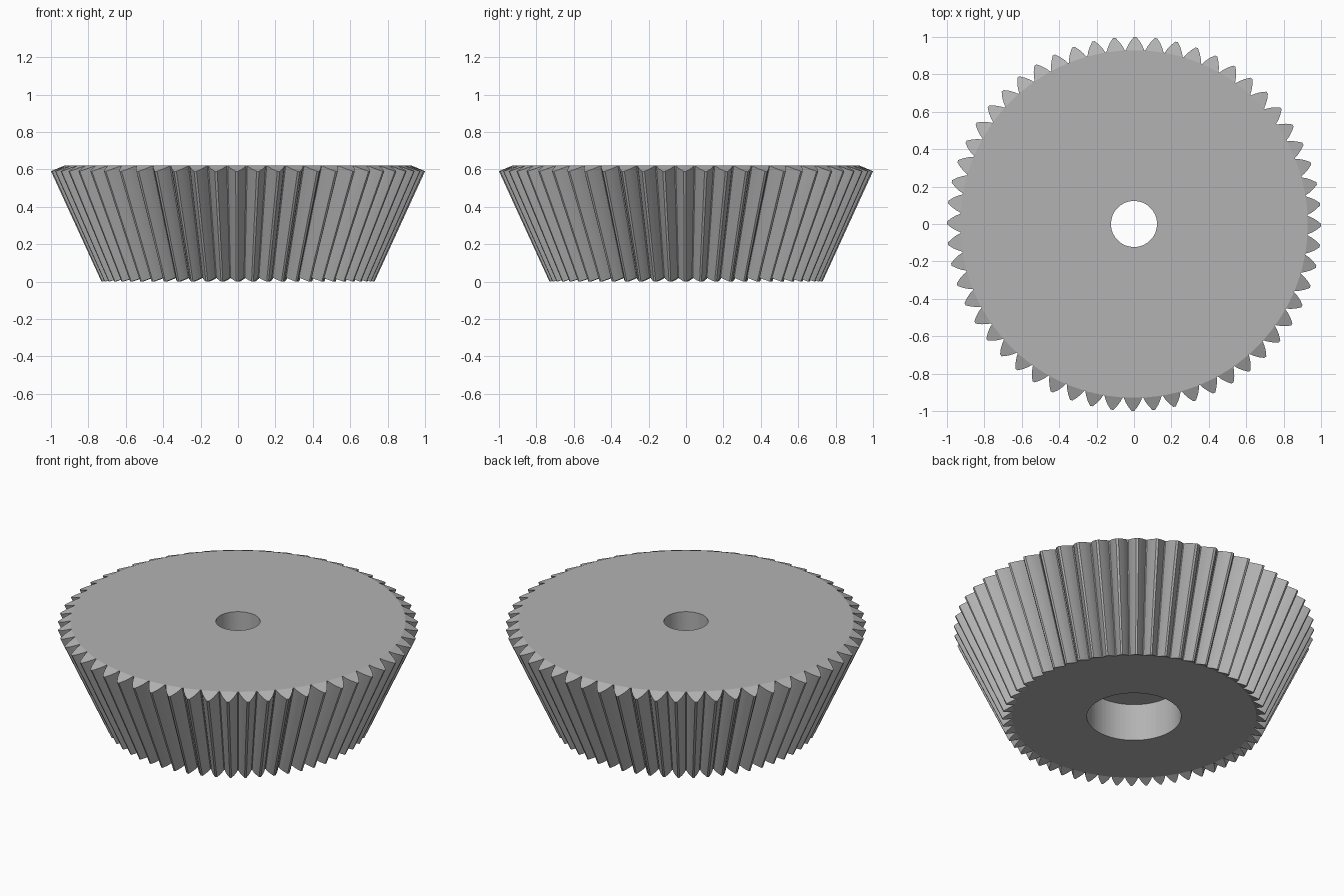
import bpy
import bmesh
from math import cos, sin, pi

if "Cube" in bpy.data.objects:
    bpy.data.objects.remove(bpy.data.objects["Cube"], do_unlink=True)

TEETH = 56
PITCH = 2 * pi / TEETH
PHASE = pi / 2 - 0.006
ROOT_R, ROOT_Z = 0.93, 0.62      # large end, at the tooth roots
TIP_R, TIP_Z = 1.0, 0.59         # large end, at the tooth tips
SMALL = 0.73                     # size of the small end against the large end
APEX_Z = -SMALL * TIP_Z / (1 - SMALL)
BORE_R, POCKET_R, POCKET_Z = 0.123, 0.262, 0.25

# Half of one tooth: (height from root to tip, half width in pitches)
FLANK = [(0, 0.47), (0.3, 0.38), (0.65, 0.24), (1, 0.06)]
TOOTH = [(h, -w) for h, w in FLANK] + [(h, w) for h, w in reversed(FLANK)]

steel = bpy.data.materials.new("grey steel")
steel.use_nodes = True
grey = (0.45, 0.45, 0.45, 1)
steel.diffuse_color = grey
steel.node_tree.nodes["Principled BSDF"].inputs["Base Color"].default_value = grey

bm = bmesh.new()


def outline(scale):
    """Toothed outline on the back cone, scaled towards the cone apex."""
    verts = []
    for i in range(TEETH):
        for h, w in TOOTH:
            a = PHASE + (i + w) * PITCH
            r = (ROOT_R + h * (TIP_R - ROOT_R)) * scale
            z = ROOT_Z + h * (TIP_Z - ROOT_Z)
            z = APEX_Z + (z - APEX_Z) * scale
            verts.append(bm.verts.new((r * cos(a), r * sin(a), z)))
    return verts


def ring(radius, z):
    """Plain circle with one point for each tooth root corner."""
    angles = [PHASE + (i + s * FLANK[0][1]) * PITCH
              for i in range(TEETH) for s in (-1, 1)]
    return [bm.verts.new((radius * cos(a), radius * sin(a), z)) for a in angles]


def bridge(a, b):
    for i in range(len(a)):
        j = (i + 1) % len(a)
        bm.faces.new((a[i], a[j], b[j], b[i]))


# Tooth flanks and the end faces of every tooth
top, bottom = outline(1), outline(SMALL)
bridge(bottom, top)
n = len(TOOTH)
for loop in (top, bottom):
    for i in range(TEETH):
        bm.faces.new(loop[i * n:(i + 1) * n])

# Flat ends, bore and pocket on the underside
top_root = [v for i, v in enumerate(top) if i % n in (0, n - 1)]
bottom_root = [v for i, v in enumerate(bottom) if i % n in (0, n - 1)]
loops = [top_root, ring(BORE_R, ROOT_Z), ring(BORE_R, POCKET_Z),
         ring(POCKET_R, POCKET_Z), ring(POCKET_R, bottom_root[0].co.z), bottom_root]
for a, b in zip(loops, loops[1:]):
    bridge(a, b)

bmesh.ops.recalc_face_normals(bm, faces=bm.faces)
mesh = bpy.data.meshes.new("bevel_gear")
bm.to_mesh(mesh)
bm.free()
mesh.materials.append(steel)
gear = bpy.data.objects.new("bevel_gear", mesh)
bpy.context.collection.objects.link(gear)

bpy.ops.object.select_all(action="DESELECT")
gear.select_set(True)
bpy.context.view_layer.objects.active = gear
bpy.ops.object.shade_smooth_by_angle(angle=pi / 9)
